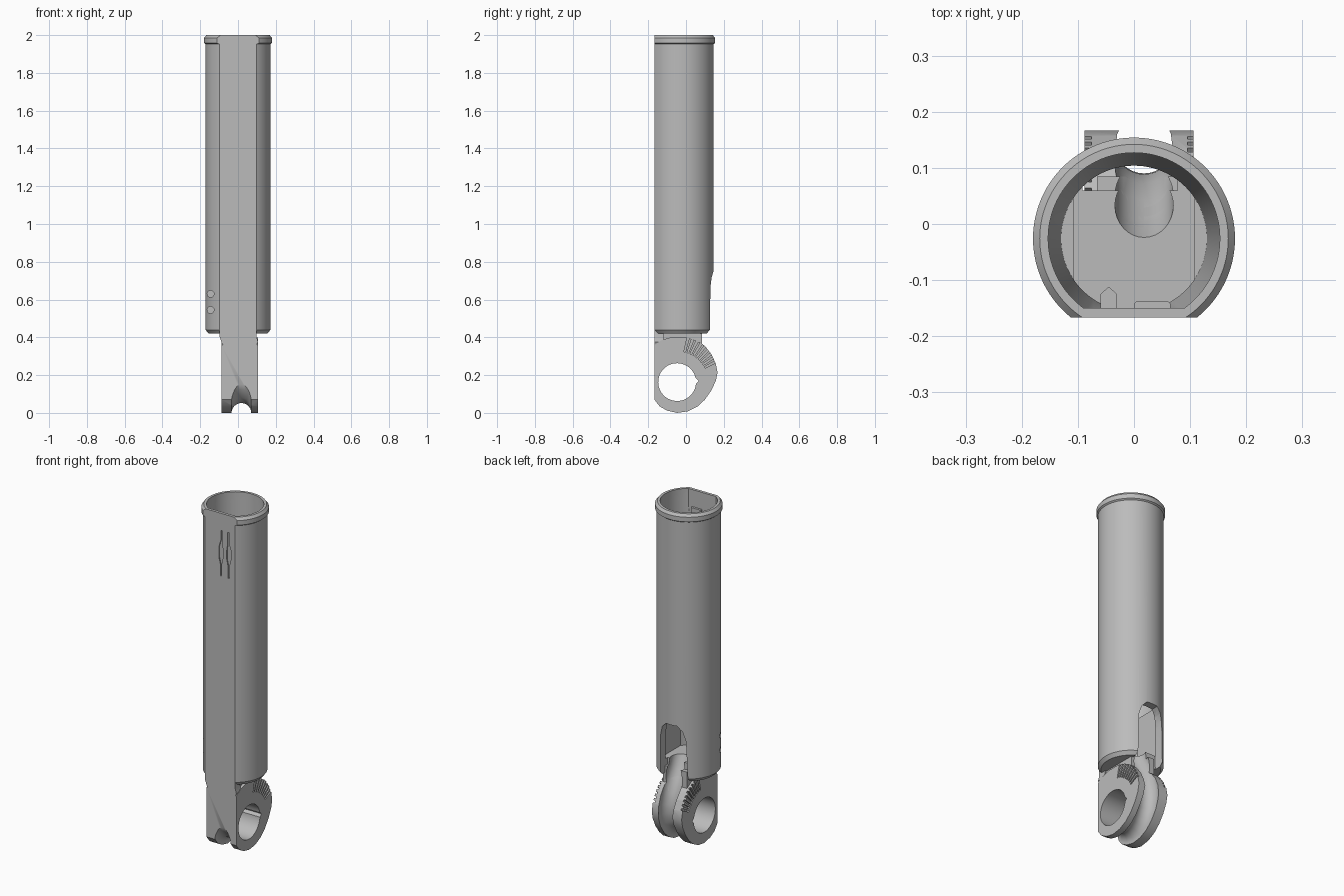
import bpy, bmesh
from math import cos, sin, pi, radians
from mathutils import Vector

cube = bpy.data.objects.get("Cube")
if cube:
    bpy.data.objects.remove(cube)

grey = bpy.data.materials.new("light grey plastic")
grey.use_nodes = True
grey.diffuse_color = (0.5, 0.5, 0.5, 1)
grey.node_tree.nodes["Principled BSDF"].inputs["Base Color"].default_value = (0.5, 0.5, 0.5, 1)

TUBE_Y = -0.026          # tube axis
FRONT = -0.167           # flat front face
PIN = Vector((0, -0.047, 0.163))   # hinge pin centre


def rings(name, loops):
    """Closed solid skinned over a list of equal point loops."""
    bm = bmesh.new()
    vs = [[bm.verts.new(p) for p in loop] for loop in loops]
    n = len(vs[0])
    for a, b in zip(vs, vs[1:]):
        for i in range(n):
            j = (i + 1) % n
            bm.faces.new((a[i], a[j], b[j], b[i]))
    bm.faces.new(vs[0][::-1])
    bm.faces.new(vs[-1])
    bmesh.ops.recalc_face_normals(bm, faces=bm.faces)
    me = bpy.data.meshes.new(name)
    bm.to_mesh(me)
    bm.free()
    me.materials.append(grey)
    ob = bpy.data.objects.new(name, me)
    bpy.context.collection.objects.link(ob)
    return ob


def lathe(name, profile, n=96):
    return rings(name, [[(r * cos(2 * pi * i / n), TUBE_Y + r * sin(2 * pi * i / n), z)
                         for i in range(n)] for r, z in profile])


def prism(name, pts, axis, lo, hi):
    """Extrude a 2D outline along axis x, y or z."""
    place = {"x": lambda p, d: (d, p[0], p[1]),
             "y": lambda p, d: (p[0], d, p[1]),
             "z": lambda p, d: (p[0], p[1], d)}[axis]
    return rings(name, [[place(p, d) for p in pts] for d in (lo, hi)])


def rect(a, b, c, d):
    return [(a, c), (b, c), (b, d), (a, d)]


def disc(u, v, r, n=48):
    return [(u + r * cos(2 * pi * i / n), v + r * sin(2 * pi * i / n)) for i in range(n)]


def sweep(name, path, x, r, n=32):
    """Round bar following a path in the y-z plane."""
    pts = [Vector((x, *p)) for p in path]
    loops = []
    for i, p in enumerate(pts):
        t = (pts[min(i + 1, len(pts) - 1)] - pts[max(i - 1, 0)]).normalized()
        side = t.cross(Vector((1, 0, 0)))
        loops.append([p + r * (cos(2 * pi * k / n) * Vector((1, 0, 0)) + sin(2 * pi * k / n) * side)
                      for k in range(n)])
    return rings(name, loops)


def boolean(ob, tool, op="DIFFERENCE", keep=False):
    mod = ob.modifiers.new("cut", "BOOLEAN")
    mod.operation, mod.object, mod.solver = op, tool, "EXACT"
    deps = bpy.context.evaluated_depsgraph_get()
    me = bpy.data.meshes.new_from_object(ob.evaluated_get(deps))
    ob.modifiers.clear()
    ob.data = me
    if not keep:
        bpy.data.objects.remove(tool)


def finish(ob):
    me = ob.data
    me.shade_smooth()
    me.set_sharp_from_angle(angle=radians(30))


# Tube with collar, sliced flat at the front
tube = lathe("tube", [(0.156, 0.42), (0.172, 0.44), (0.172, 1.952), (0.18, 1.958),
                      (0.18, 1.985), (0.168, 2.0)])
boolean(tube, prism("slice", rect(-1, 1, -1, FRONT), "z", -1, 3))

# Bore: drafted upper part, then a narrower flat-sided pocket
bore = lathe("bore", [(0.13, 0.8), (0.153, 1.95), (0.153, 2.1)])
boolean(bore, prism("slice", rect(-1, 1, -1, -0.15), "z", -1, 3))
boolean(tube, bore)
pocket = lathe("pocket", [(0.13, 0.5), (0.13, 0.85)])
boolean(pocket, prism("core", rect(-0.107, 0.107, -0.15, 0.3), "z", 0, 1), "INTERSECT")
boolean(tube, pocket)

# Rounded slot at the back
slot = [(-0.1, 0.3), (0.08, 0.3), (0.075, 0.66), (0.06, 0.715), (0.03, 0.745),
        (-0.04, 0.745), (-0.07, 0.715), (-0.086, 0.66)]
boolean(tube, prism("slot", slot, "y", 0.06, 0.3))

# Two side holes near the bottom
for z in (0.545, 0.63):
    boolean(tube, prism("side_hole", disc(-0.145, z, 0.018, 24), "y", -0.3, -0.04))

# Two mirrored shallow recesses on the front
half = [(0.005, 1.9), (0.013, 1.9), (0.013, 1.83), (0.019, 1.79), (0.019, 1.74), (0.01, 1.7),
        (0.01, 1.63), (0.002, 1.63), (0.002, 1.7), (-0.008, 1.74), (-0.008, 1.8), (0.005, 1.84)]
for outline in (half, [(0.062 - x, z) for x, z in half]):
    boolean(tube, prism("recess", outline, "y", -0.3, FRONT + 0.006))

# Hinge block with snail-shaped side outline
outline = [(FRONT, 0.07), (-0.14, 0.035), (-0.1, 0.012), (-0.047, 0.0), (0.01, 0.008),
           (0.06, 0.033), (0.1, 0.07), (0.135, 0.12), (0.158, 0.17), (0.167, 0.215),
           (0.158, 0.26), (0.135, 0.31), (0.1, 0.355), (0.05, 0.385), (0.0, 0.4),
           (-0.08, 0.4), (-0.13, 0.385), (FRONT, 0.36)]
hinge = prism("hinge", outline, "x", -0.088, 0.106)

# Neck joining hinge and tube
neck = prism("neck", rect(FRONT, 0.085, 0.3, 0.46), "x", -0.066, 0.09)
flare = prism("front_flare", [(-0.098, 0.44), (-0.098, 0.405), (-0.088, 0.375), (-0.07, 0.34),
                              (0.09, 0.34), (0.106, 0.375), (0.098, 0.405), (0.098, 0.44)],
              "y", FRONT, -0.12)

# Rounded channel wrapping under the hinge and up into the tube
path = [(-0.225, 0.15), (-0.195, 0.095), (-0.15, 0.04), (-0.1, 0.012), (-0.047, 0.0),
        (0.01, 0.008), (0.06, 0.03), (0.1, 0.07), (0.13, 0.125), (0.142, 0.19), (0.14, 0.25),
        (0.122, 0.32), (0.09, 0.39), (0.05, 0.46), (0.015, 0.54), (0.0, 0.62)]
channel = sweep("channel", path, 0.018, 0.052)
for part in (tube, hinge, neck):
    boolean(part, channel, keep=True)
bpy.data.objects.remove(channel)

# Pin hole with a small pointed relief
boolean(hinge, prism("pin_hole", disc(PIN.y, PIN.z, 0.1, 64), "x", -0.3, 0.3))
boolean(hinge, prism("relief", disc(0.007, PIN.z + 0.005, 0.06, 4), "x", -0.3, 0.3))

# Radial serrations on both cheeks
for lo, hi in ((-0.2, -0.076), (0.095, 0.2)):
    for k in range(9):
        a = radians(28 + 6 * k)
        out, side = Vector((cos(a), sin(a))), Vector((-sin(a), cos(a)))
        mid = Vector((PIN.y, PIN.z))
        quad = [mid + out * r + side * s for r, s in
                ((0.165, -0.004), (0.28, -0.007), (0.28, 0.007), (0.165, 0.004))]
        boolean(hinge, prism("serration", quad, "x", lo, hi))

# Guide ribs inside the front wall
rib = prism("pointed_rib", [(-0.06, -0.155), (-0.03, -0.155), (-0.03, -0.125),
                            (-0.045, -0.112), (-0.06, -0.125)], "z", 0.49, 1.9)
pad = prism("flat_rib", [(0.0, -0.155), (0.065, -0.155), (0.065, -0.142),
                         (0.06, -0.137), (0.005, -0.137), (0.0, -0.142)], "z", 0.49, 1.9)

for part in (tube, hinge, neck, flare, rib, pad):
    finish(part)
